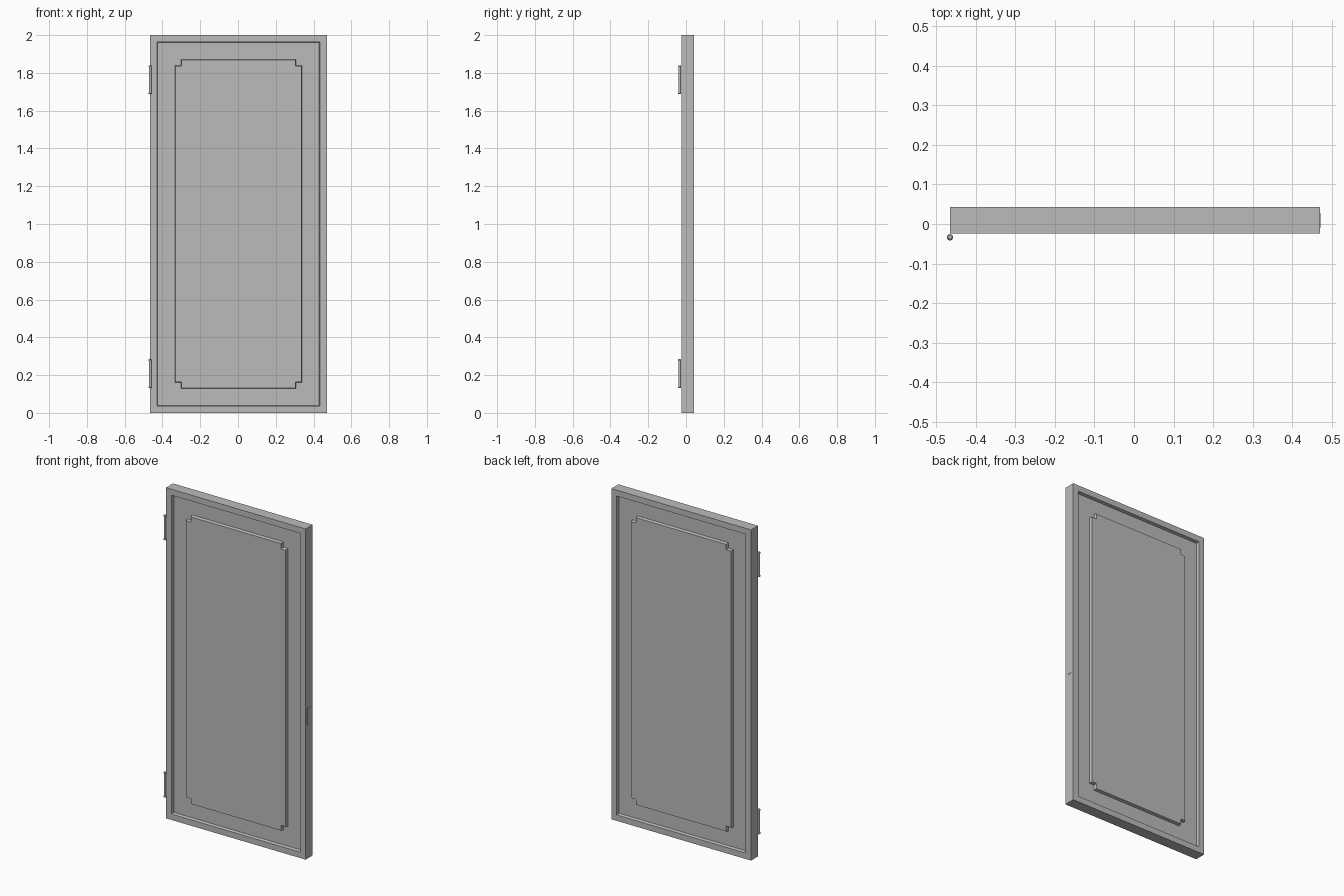
import bpy
import bmesh
from math import cos, sin, tau

if "Cube" in bpy.data.objects:
    bpy.data.objects.remove(bpy.data.objects["Cube"], do_unlink=True)

grey = bpy.data.materials.new("plain grey")
grey.use_nodes = True
grey.diffuse_color = (0.5, 0.5, 0.5, 1)
grey.node_tree.nodes["Principled BSDF"].inputs["Base Color"].default_value = grey.diffuse_color


def loft(name, rings, smooth=False):
    """Join rings of equal point count into a closed solid."""
    bm = bmesh.new()
    loops = [[bm.verts.new(p) for p in ring] for ring in rings]
    n = len(loops[0])
    for a, b in zip(loops, loops[1:]):
        for i in range(n):
            j = (i + 1) % n
            bm.faces.new((a[i], a[j], b[j], b[i]))
    bm.faces.new(loops[0])
    bm.faces.new(loops[-1])
    bmesh.ops.recalc_face_normals(bm, faces=bm.faces)
    mesh = bpy.data.meshes.new(name)
    bm.to_mesh(mesh)
    bm.free()
    mesh.materials.append(grey)
    obj = bpy.data.objects.new(name, mesh)
    bpy.context.collection.objects.link(obj)
    if smooth:
        bpy.ops.object.select_all(action="DESELECT")
        obj.select_set(True)
        bpy.context.view_layer.objects.active = obj
        bpy.ops.object.shade_smooth_by_angle()
    return obj


# Door dimensions
CX, CZ = 0.0025, 1.0
HALF_W, HALF_H = 0.4675, 1.0
FRONT, BACK = -0.0245, 0.0425
RECESS, SLOPE = 0.018, 0.004
FLOOR_F, FLOOR_B = FRONT + RECESS, BACK - RECESS


def rect(inset, y):
    w, h = HALF_W - inset, HALF_H - inset
    return [(CX + sx * w, y, CZ + sz * h)
            for sx, sz in ((-1, -1), (1, -1), (1, 1), (-1, 1))]


def notched(grow, y):
    w, h, n = 0.333 + grow, 0.868 + grow, 0.032
    points = []
    for sx, sz in ((-1, -1), (1, -1), (1, 1), (-1, 1)):
        corner = [(w, h - n), (w - n, h - n), (w - n, h)]
        if sx != sz:
            corner.reverse()
        points += [(CX + sx * x, y, CZ + sz * z) for x, z in corner]
    return points


# Door slab with a sunken field on both faces
BORDER = 0.036
loft("door_frame", [
    rect(BORDER + SLOPE, FLOOR_F), rect(BORDER, FRONT), rect(0, FRONT),
    rect(0, BACK), rect(BORDER, BACK), rect(BORDER + SLOPE, FLOOR_B)])

# Raised panel with notched corners, showing on both faces
loft("raised_panel", [
    notched(0, FRONT), notched(SLOPE, FLOOR_F),
    notched(SLOPE, FLOOR_B), notched(0, BACK)])

# Latch plate on the free edge
edge = CX + HALF_W
loft("latch_plate", [
    [(x, -0.010, z0), (x, 0.028, z0), (x, 0.028, z1), (x, -0.010, z1)]
    for x, z0, z1 in ((edge - 0.003, 0.81, 0.91), (edge + 0.0015, 0.81, 0.91))])


# Hinge barrels with wider end caps
def hinge(name, z_mid):
    half, cap, r_cap, r_body = 0.076, 0.009, 0.008, 0.0065
    lower = [(0.005, -half), (r_cap, -half + 0.003),
             (r_cap, -half + cap), (r_body, -half + cap)]
    profile = lower + [(r, -z) for r, z in reversed(lower)]
    loft(name, [[(-0.465 + r * cos(tau * i / 16), -0.0335 + r * sin(tau * i / 16), z_mid + z)
                 for i in range(16)] for r, z in profile], smooth=True)


hinge("upper_hinge", 1.763)
hinge("lower_hinge", 0.208)
